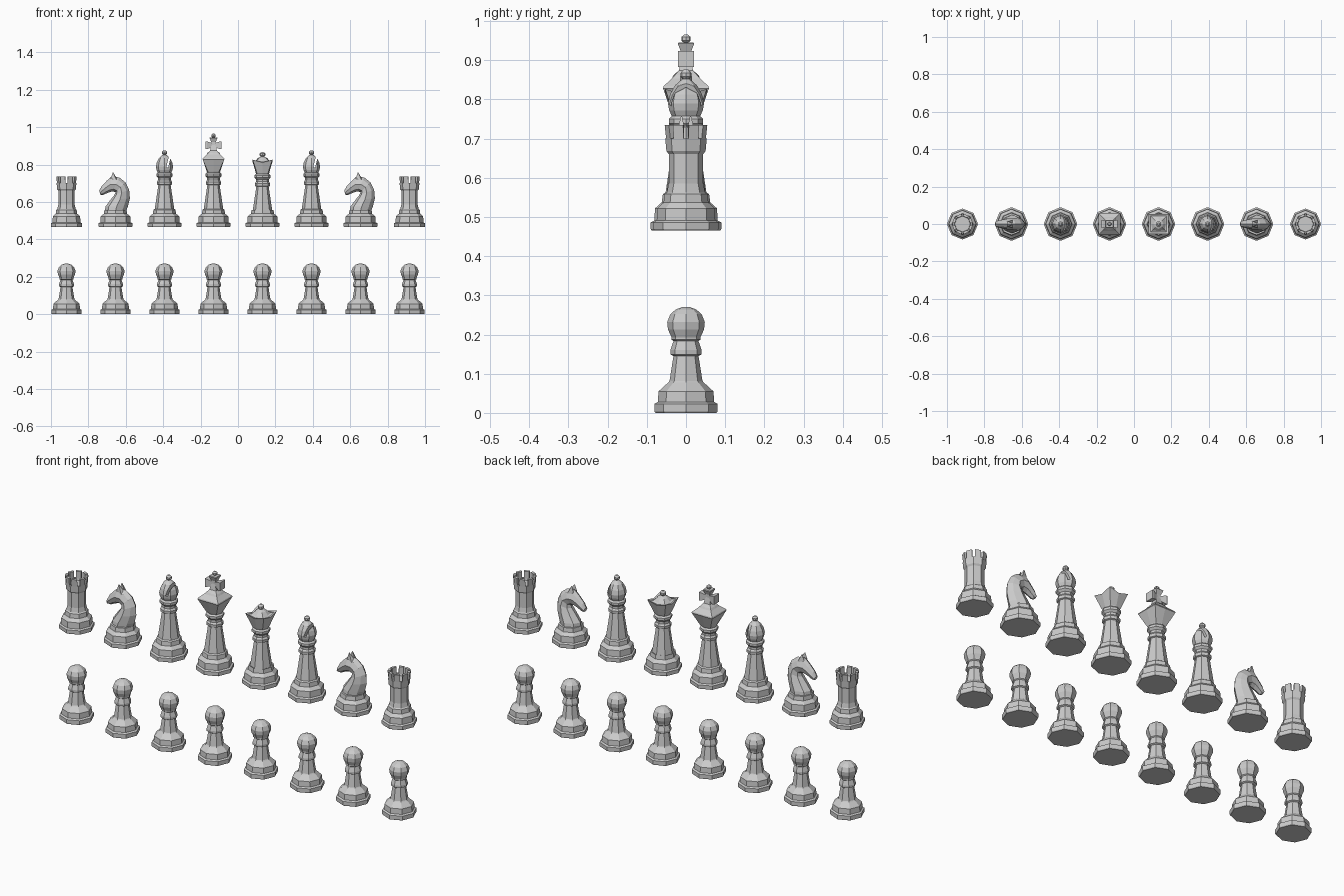
import bpy, bmesh, math
from mathutils import Matrix, Vector

if "Cube" in bpy.data.objects:
    bpy.data.objects.remove(bpy.data.objects["Cube"])

XS = [-0.917 + 0.262 * i for i in range(8)]


def skin(bm, rings):
    """Bridge equal-sized closed rings of points and cap both ends."""
    rows = [[bm.verts.new(p) for p in r] for r in rings]
    n = len(rows[0])
    for a, b in zip(rows, rows[1:]):
        for i in range(n):
            bm.faces.new((a[i], a[(i + 1) % n], b[(i + 1) % n], b[i]))
    bm.faces.new(rows[0][::-1])
    bm.faces.new(rows[-1])


def turn(bm, profile, matrix=Matrix()):
    """Eight-sided turning; entries are (r, z, squareness, corner lift)."""
    rings = []
    for r, z, *opt in profile:
        sq, lift = (list(opt) + [0, 0])[:2]
        ring = []
        for i in range(8):
            a, odd = i * math.pi / 4, i % 2
            d = r * (1 + odd * sq * (math.sqrt(2) - 1))
            ring.append(matrix @ Vector((d * math.cos(a), d * math.sin(a), z + odd * lift)))
        rings.append(ring)
    skin(bm, rings)


def place(bm, name, xs):
    """Make one mesh and put a linked copy at each x position."""
    bmesh.ops.recalc_face_normals(bm, faces=bm.faces)
    me = bpy.data.meshes.new(name)
    bm.to_mesh(me)
    bm.free()
    obs = []
    for x in xs:
        ob = bpy.data.objects.new(name, me)
        ob.location.x = x
        bpy.context.collection.objects.link(ob)
        obs.append(ob)
    return obs


BASE = [(.087, .465), (.09, .469), (.09, .486), (.081, .491), (.079, .522),
        (.062, .537), (.059, .558)]
NECK = [(.052, .563), (.033, .69), (.040, .693), (.041, .707), (.034, .716),
        (.034, .728), (.044, .738), (.044, .75), (.036, .757)]

# Pawns
bm = bmesh.new()
turn(bm, [(.078, 0), (.081, .004), (.081, .023), (.072, .028), (.070, .055), (.045, .078),
          (.042, .082), (.032, .145), (.040, .149), (.040, .16), (.032, .183), (.037, .187),
          (.037, .193), (.046, .213), (.048, .232), (.040, .252), (.026, .264), (.010, .27)])
place(bm, "pawn", XS)

# Rooks with hollow top and eight battlements
bm = bmesh.new()
turn(bm, [(r * .923, z) for r, z in BASE] + [(.049, .563), (.044, .585), (.044, .66), (.050, .668),
          (.053, .70), (.044, .70), (.042, .69)])
for k in range(8):
    rot = Matrix.Rotation(math.radians(22.5 + 45 * k), 4, 'Z')
    c = math.cos(math.pi / 8)
    rings = []
    for z, ro in ((.699, .053), (.735, .0575)):
        ri = .043
        rings.append([rot @ Vector(p) for p in ((ri * c, -.011, z), (ro * c, -.014, z),
                                                (ro * c, .014, z), (ri * c, .011, z))])
    skin(bm, rings)
place(bm, "rook", (XS[0], XS[7]))

# Knights: base plus a loft along neck and head (front x, z, back x, z, half width)
bm = bmesh.new()
turn(bm, BASE)
stations = [(-.056, .55, .056, .55, .05), (-.054, .575, .066, .575, .048),
            (-.028, .61, .077, .62, .042), (-.006, .637, .073, .665, .036),
            (.0, .652, .053, .705, .032), (-.015, .657, .02, .731, .030),
            (-.032, .652, -.020, .737, .028), (-.050, .645, -.046, .714, .023),
            (-.068, .636, -.074, .685, .019), (-.080, .638, -.087, .660, .015)]
section = [(0, 0), (.15, .65), (.5, 1), (.82, .6), (1, 0), (.82, -.6), (.5, -1), (.15, -.65)]
skin(bm, [[(fx + (bx - fx) * t, w * s, fz + (bz - fz) * t) for t, s in section]
          for fx, fz, bx, bz, w in stations])
# Ears
for s in (-1, 1):
    skin(bm, [[(x, s * y, z) for x, y, z in ring] for ring in (
        ((-.026, .014, .725), (.006, .004, .728), (.006, .022, .715)),
        ((-.015, .012, .757), (-.012, .010, .757), (-.012, .014, .755)))])
place(bm, "knight", (XS[1], XS[6]))

# Bishops, with a slit cut through each mitre
bm = bmesh.new()
turn(bm, BASE + NECK + [(.043, .772), (.046, .79), (.041, .812), (.028, .836), (.012, .850),
                        (.009, .852), (.014, .858), (.014, .867), (.006, .876)])
bishops = place(bm, "bishop", (XS[2], XS[5]))
bm = bmesh.new()
bmesh.ops.create_cube(bm, size=1, matrix=Matrix.Translation((.022, 0, .816))
                      @ Matrix.Rotation(math.radians(14), 4, 'Y')
                      @ Matrix.Diagonal((.010, .2, .065, 1)))
for ob, cut in zip(bishops, place(bm, "slit_cutter", (XS[2], XS[5]))):
    cut.hide_render = True
    cut.hide_set(True)
    mod = ob.modifiers.new("slit", 'BOOLEAN')
    mod.operation = 'DIFFERENCE'
    mod.solver = 'EXACT'
    mod.object = cut

# King with square crown, flared cross and top ball
bm = bmesh.new()
turn(bm, BASE + NECK + [(.036, .762, .4), (.057, .825, 1), (.059, .828, 1), (.057, .834, 1),
                        (.036, .853, 1), (.032, .862, .6), (.018, .874, 1), (.012, .905, 1),
                        (.012, .92, 1), (.021, .942, 1), (.019, .945, 1), (.006, .945),
                        (.012, .950), (.012, .959), (.005, .965)])
for s in (-1, 1):
    turn(bm, [(.011, 0, 1), (.013, .012, 1), (.021, .036, 1), (.021, .043, 1)],
         Matrix.Translation((0, 0, .903)) @ Matrix.Rotation(s * math.pi / 2, 4, 'Y'))
place(bm, "king", (XS[3],))

# Queen with raised crown corners and ball
bm = bmesh.new()
turn(bm, BASE + [(r, z - .008) for r, z in NECK] +
     [(.036, .755, .4), (.050, .806, 1, .012), (.053, .812, 1, .014), (.044, .811, 1, .008),
      (.038, .818, .6), (.026, .834), (.009, .842), (.015, .848), (.015, .858), (.006, .866)])
place(bm, "queen", (XS[4],))
